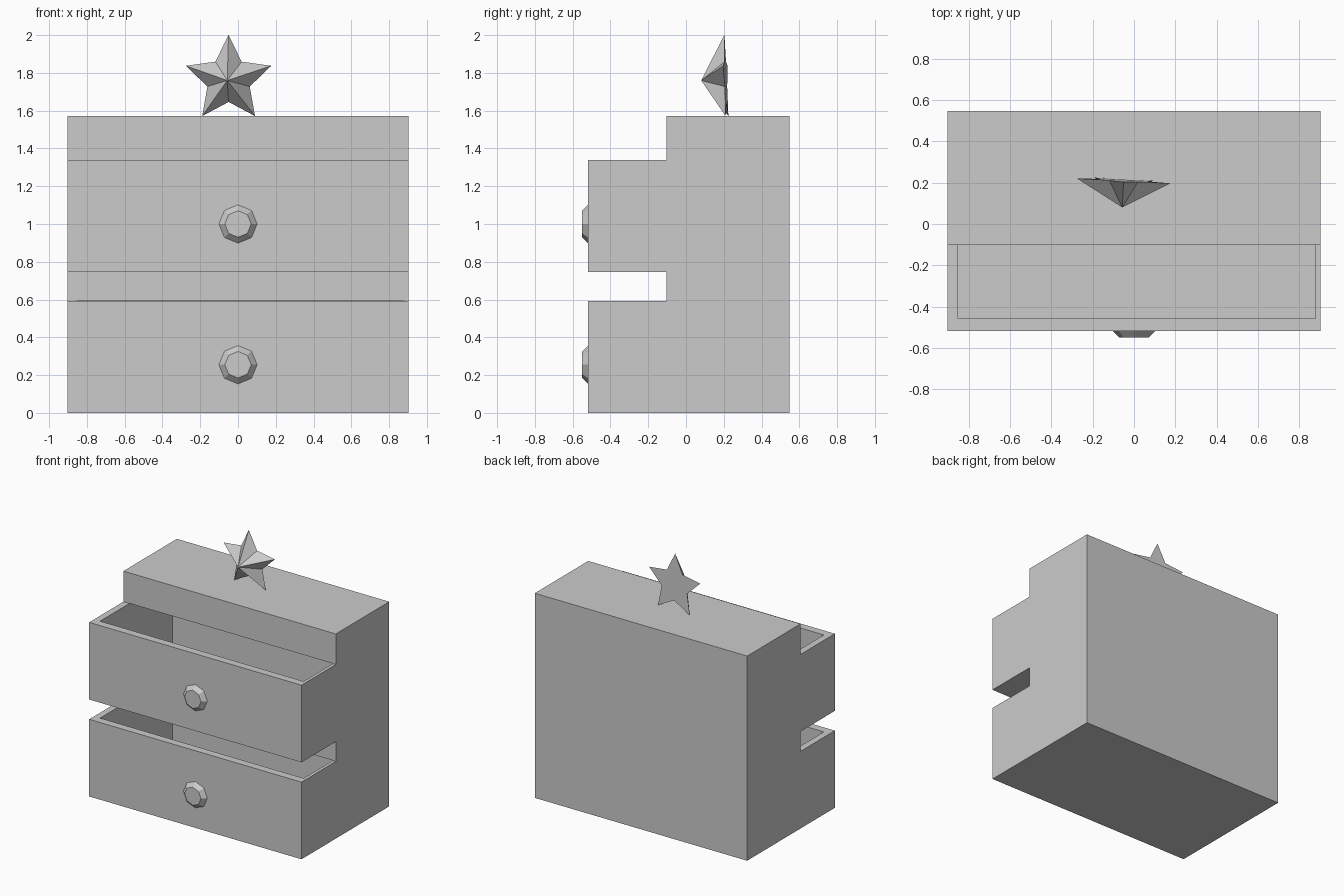
import bpy, bmesh
from math import radians, sin, cos, pi
from mathutils import Matrix

if "Cube" in bpy.data.objects:
    bpy.data.objects.remove(bpy.data.objects["Cube"])


def make_object(name, bm):
    bmesh.ops.recalc_face_normals(bm, faces=bm.faces)
    mesh = bpy.data.meshes.new(name)
    bm.to_mesh(mesh)
    bm.free()
    obj = bpy.data.objects.new(name, mesh)
    bpy.context.collection.objects.link(obj)
    return obj


def extrude_profile(name, yz, x0, x1):
    bm = bmesh.new()
    face = bm.faces.new([bm.verts.new((x0, y, z)) for y, z in yz])
    geom = bmesh.ops.extrude_face_region(bm, geom=[face])["geom"]
    verts = [g for g in geom if isinstance(g, bmesh.types.BMVert)]
    bmesh.ops.translate(bm, verts=verts, vec=(x1 - x0, 0, 0))
    return make_object(name, bm)


FRONT, FACE, BACK = -0.518, -0.102, 0.547
drawers = {"lower": (0.0, 0.593, 0.255), "upper": (0.745, 1.338, 1.0)}

# Cabinet with both open drawers, one side profile
profile = [(BACK, 0), (BACK, 1.573), (FACE, 1.573),
           (FACE, 1.338), (FRONT, 1.338), (FRONT, 0.745), (FACE, 0.745),
           (FACE, 0.593), (FRONT, 0.593), (FRONT, 0)]
cabinet = extrude_profile("drawer_cabinet", profile, -0.903, 0.903)

for name, (bottom, top, knob_z) in drawers.items():
    # Hollow of the drawer, running back into the cabinet
    y0, y1, z0, z1 = -0.458, 0.42, bottom + 0.05, top + 0.001
    cutter = extrude_profile(name + "_drawer_cutter",
                             [(y0, z0), (y1, z0), (y1, z1), (y0, z1)], -0.852, 0.878)
    cutter.hide_render = True
    cutter.hide_viewport = True
    cutter.display_type = 'WIRE'
    mod = cabinet.modifiers.new(name + "_hollow", 'BOOLEAN')
    mod.operation = 'DIFFERENCE'
    mod.solver = 'EXACT'
    mod.object = cutter

    # Eight-sided tapered knob
    bm = bmesh.new()
    bmesh.ops.create_cone(bm, cap_ends=True, segments=8, radius1=0.104, radius2=0.07,
                          depth=0.034, matrix=Matrix.Rotation(radians(90), 4, 'X'))
    knob = make_object(name + "_knob", bm)
    knob.location = (0, FRONT - 0.0145, knob_z)

# Five-pointed star with raised centre and flat back, slightly turned
bm = bmesh.new()
rim = []
for i in range(10):
    r = 0.118 if i % 2 else 0.238
    a = pi / 2 + i * pi / 5
    rim.append(bm.verts.new((r * cos(a), 0, r * sin(a))))
tip = bm.verts.new((0, -0.131, 0))
for i in range(10):
    bm.faces.new((rim[i], rim[(i + 1) % 10], tip))
bm.faces.new(rim)
star = make_object("star_ornament", bm)
star.location = (-0.05, 0.211, 1.764)
star.rotation_euler = (radians(1.8), 0, radians(-3))
